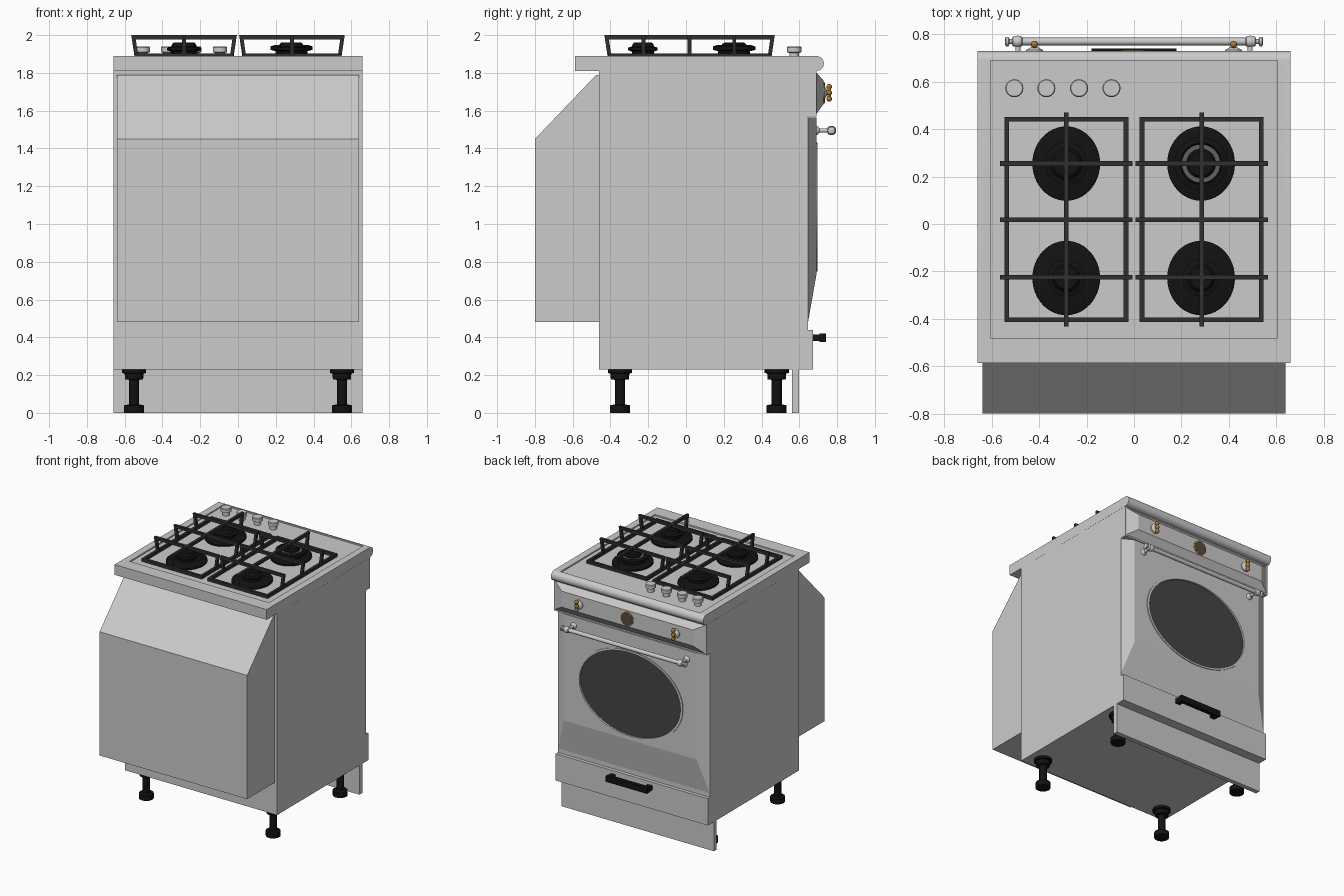
import bpy, bmesh
from math import sin, cos, pi, radians
from mathutils import Vector, Matrix

if "Cube" in bpy.data.objects:
    bpy.data.objects.remove(bpy.data.objects["Cube"])


def mat(name, rgb):
    m = bpy.data.materials.new(name)
    m.diffuse_color = (*rgb, 1)
    m.use_nodes = True
    m.node_tree.nodes["Principled BSDF"].inputs["Base Color"].default_value = m.diffuse_color
    return m


IRON = mat("cast_iron", (0.03, 0.03, 0.03))
BLACK = mat("black", (0.006, 0.006, 0.006))
GLASS = mat("dark_glass", (0.06, 0.06, 0.06))
GOLD = mat("brass", (0.42, 0.2, 0.03))
DIAL = mat("dial_face", (0.09, 0.07, 0.05))


def finish(name, bm, m=None, smooth=False):
    bmesh.ops.recalc_face_normals(bm, faces=bm.faces)
    me = bpy.data.meshes.new(name)
    bm.to_mesh(me)
    bm.free()
    ob = bpy.data.objects.new(name, me)
    bpy.context.collection.objects.link(ob)
    if m:
        me.materials.append(m)
    if smooth:
        bpy.ops.object.select_all(action='DESELECT')
        ob.select_set(True)
        bpy.context.view_layer.objects.active = ob
        bpy.ops.object.shade_smooth_by_angle(angle=radians(35))
    return ob


def loft(bm, a, b):
    """Closed solid between two matching outlines."""
    va, vb = [bm.verts.new(p) for p in a], [bm.verts.new(p) for p in b]
    n = len(a)
    bm.faces.new(va)
    bm.faces.new(vb)
    for i in range(n):
        j = (i + 1) % n
        bm.faces.new((va[i], va[j], vb[j], vb[i]))


def add_box(bm, lo, hi):
    ring = lambda z: [(lo[0], lo[1], z), (hi[0], lo[1], z), (hi[0], hi[1], z), (lo[0], hi[1], z)]
    loft(bm, ring(lo[2]), ring(hi[2]))


def box(name, lo, hi, m=None):
    bm = bmesh.new()
    add_box(bm, lo, hi)
    return finish(name, bm, m)


def prism(name, yz, hx, smooth=False):
    bm = bmesh.new()
    loft(bm, [(-hx, y, z) for y, z in yz], [(hx, y, z) for y, z in yz])
    return finish(name, bm, None, smooth)


def frustum(name, base, top, y0, y1):
    """Panel facing +y; base/top = (half width, z low, z high)."""
    ring = lambda r, y: [(-r[0], y, r[1]), (r[0], y, r[1]), (r[0], y, r[2]), (-r[0], y, r[2])]
    bm = bmesh.new()
    loft(bm, ring(base, y0), ring(top, y1))
    return finish(name, bm)


def lathe(name, prof, loc, axis=(0, 0, 1), m=None, n=32, scale=(1, 1, 1)):
    """Revolve (radius, height) points; open ends are capped."""
    bm = bmesh.new()
    rings = [[bm.verts.new((r * cos(2 * pi * i / n), r * sin(2 * pi * i / n), h)) for i in range(n)]
             for r, h in prof]
    for a, b in zip(rings, rings[1:]):
        for i in range(n):
            j = (i + 1) % n
            bm.faces.new((a[i], a[j], b[j], b[i]))
    bm.faces.new(rings[0])
    bm.faces.new(rings[-1])
    rot = Vector((0, 0, 1)).rotation_difference(Vector(axis)).to_matrix().to_4x4()
    bm.transform(Matrix.Translation(loc) @ rot @ Matrix.Diagonal((*scale, 1)))
    return finish(name, bm, m, True)


def ball(name, r, loc, m=None):
    bm = bmesh.new()
    bmesh.ops.create_uvsphere(bm, u_segments=16, v_segments=10, radius=r)
    bm.transform(Matrix.Translation(loc))
    return finish(name, bm, m, True)


def cut(ob, cutter):
    mod = ob.modifiers.new("cut", 'BOOLEAN')
    mod.object = cutter
    mod.solver = 'EXACT'
    cutter.hide_render = True
    cutter.hide_set(True)


# Cabinet, rear housing, drawer front and plinth
prism("cabinet", [(-0.46, 0.23), (0.645, 0.23), (0.645, 1.57), (0.69, 1.57), (0.69, 1.81), (-0.46, 1.81)], 0.66)
prism("rear_housing", [(-0.8, 0.48), (-0.46, 0.48), (-0.46, 1.79), (-0.475, 1.79), (-0.8, 1.45)], 0.64)
box("drawer_front", (-0.66, 0.64, 0.23), (0.66, 0.672, 0.44))
box("plinth", (-0.66, 0.562, 0), (0.66, 0.598, 0.23))

# Drawer handle
bm = bmesh.new()
add_box(bm, (-0.18, 0.708, 0.375), (0.18, 0.74, 0.42))
for s in (-1, 1):
    add_box(bm, (s * 0.16 - 0.02, 0.67, 0.38), (s * 0.16 + 0.02, 0.71, 0.415))
finish("drawer_handle", bm, BLACK)

# Worktop with rounded front lip and shallow well
lip = [(0.692 + 0.038 * cos(a * pi / 12), 1.85 + 0.039 * sin(a * pi / 12)) for a in range(-6, 7)]
top = prism("worktop", [(-0.587, 1.81)] + lip + [(-0.587, 1.89)], 0.66, True)
cut(top, box("worktop_well_cutter", (-0.605, -0.48, 1.879), (0.605, 0.69, 1.95)))

# Control panel
frustum("control_panel", (0.66, 1.575, 1.808), (0.57, 1.635, 1.76), 0.685, 0.728)

# Oven door with oval window
door = frustum("oven_door", (0.66, 0.462, 1.565), (0.575, 0.73, 1.565), 0.643, 0.69)
WC, OVAL = (0, 0.676, 1.09), (0.45, 0.335, 1)


def oval(name, prof, m=None):
    return lathe(name, prof, WC, (0, 1, 0), m, 64, OVAL)


cut(door, oval("window_cutter", [(1, 0), (1, 0.1)]))
oval("oven_window", [(0.985, -0.006), (0.985, 0.006)], GLASS)
bm = bmesh.new()
N, prof = 64, [(1.02, 0.685), (1.02, 0.696), (0.975, 0.696), (0.975, 0.68)]
rings = [[bm.verts.new((OVAL[0] * r * cos(2 * pi * i / N), y, 1.09 + OVAL[1] * r * sin(2 * pi * i / N)))
          for r, y in prof] for i in range(N)]
for i in range(N):
    for k in range(4):
        a, b = rings[i], rings[(i + 1) % N]
        bm.faces.new((a[k], b[k], b[(k + 1) % 4], a[(k + 1) % 4]))
finish("window_rim", bm, None, True)

# Door handle rail with turned ends and posts
half = [(0.016, 0.0), (0.016, 0.47), (0.022, 0.475), (0.022, 0.51), (0.01, 0.515), (0.01, 0.525),
        (0.02, 0.53), (0.02, 0.54), (0.012, 0.545)]
lathe("door_handle", [(r, -h) for r, h in reversed(half)] + half[1:], (0, 0.77, 1.495), (1, 0, 0), n=20)
for s, side in ((-1, "left"), (1, "right")):
    lathe(f"handle_post_{side}", [(0.026, 0), (0.024, 0.008), (0.011, 0.02), (0.011, 0.08)],
          (s * 0.49, 0.688, 1.495), (0, 1, 0), n=20)
    ball(f"handle_ball_{side}", 0.025, (s * 0.49, 0.77, 1.495))
    # Panel taps: steel base, brass cross handle
    x = s * 0.42
    lathe(f"tap_base_{side}", [(0.037, 0), (0.035, 0.008), (0.022, 0.016), (0.016, 0.02)],
          (x, 0.726, 1.695), (0, 1, 0))
    lathe(f"tap_stem_{side}", [(0.012, 0), (0.012, 0.03)], (x, 0.735, 1.695), (0, 1, 0), GOLD, 16)
    lathe(f"tap_bar_{side}", [(0.01, -0.035), (0.01, 0.035)], (x, 0.758, 1.695), (0, 0, 1), GOLD, 16)
    for dz in (-0.032, 0, 0.032):
        ball(f"tap_ball_{side}", 0.015, (x, 0.758, 1.695 + dz), GOLD)

# Clock
lathe("clock_rim", [(0.056, 0), (0.056, 0.006), (0.05, 0.009)], (0, 0.726, 1.695), (0, 1, 0), GOLD)
lathe("clock_face", [(0.049, 0), (0.049, 0.011)], (0, 0.726, 1.695), (0, 1, 0), DIAL)

# Burner knobs
for x in (-0.505, -0.37, -0.232, -0.095):
    lathe("burner_knob", [(0.026, 1.875), (0.026, 1.905), (0.038, 1.91), (0.038, 1.935), (0.034, 1.94)],
          (x, 0.573, 0))

# Burners
for x in (-0.286, 0.283):
    for y in (-0.228, 0.255):
        c = (x, y, 0)
        big = x > 0 and y > 0
        lathe("burner_plate", [(1, 1.877), (1, 1.891), (0.93, 1.896)], c, m=BLACK, n=48,
              scale=(0.143, 0.157, 1))
        if big:
            lathe("wok_burner_body", [(0.085, 1.89), (0.085, 1.915), (0.112, 1.922), (0.112, 1.94),
                                      (0.088, 1.948), (0.084, 1.935)], c, m=BLACK)
            lathe("wok_burner_ring", [(0.08, 1.93), (0.08, 1.941), (0.06, 1.941)], c, m=mat("ring", (0.12,) * 3))
            lathe("wok_burner_cap", [(0.062, 1.93), (0.062, 1.952), (0.052, 1.962)], c, m=BLACK)
        else:
            r = 0.09 if y > 0 else 0.078
            lathe("burner_body", [(r * 0.75, 1.89), (r * 0.75, 1.912), (r, 1.92), (r, 1.934), (r * 0.75, 1.94),
                                  (r * 0.7, 1.952), (r * 0.6, 1.96)], c, m=BLACK)

# Pan grates: base frame, raised cross bars with flared posts
W = 0.01
for x0, x1, side in ((-0.565, -0.006, "left"), (0.006, 0.565, "right")):
    y0, y1, f = -0.432, 0.47, 0.018
    a0, a1, b0, b1 = x0 + f, x1 - f, y0 + f, y1 - f
    bm = bmesh.new()
    for lo, hi in (((a0, b0), (a1, b0 + 0.02)), ((a0, b1 - 0.02), (a1, b1)),
                   ((a0, b0), (a0 + 0.02, b1)), ((a1 - 0.02, b0), (a1, b1))):
        add_box(bm, (*lo, 1.878), (*hi, 1.903))

    def staple(u0, u1, v, along_x):
        """Raised bar from u0 to u1 with a post at each end."""
        P = [(u0 + f, 1.88), (u0, 2.0), (u1, 2.0), (u1 - f, 1.88),
             (u1 - f - 0.02, 1.88), (u1 - 0.024, 1.978), (u0 + 0.024, 1.978), (u0 + f + 0.02, 1.88)]
        put = (lambda u, z, w: (u, v + w, z)) if along_x else (lambda u, z, w: (v + w, u, z))
        for q in ((0, 1, 6, 7), (1, 2, 5, 6), (2, 3, 4, 5)):
            loft(bm, [put(*P[i], -W) for i in q], [put(*P[i], W) for i in q])

    for y in (-0.225, 0.018, 0.255):
        staple(x0, x1, y, True)
    staple(y0, y1, (x0 + x1) / 2, False)
    finish(f"pan_grate_{side}", bm, IRON)

# Adjustable legs
for x in (-0.55, 0.55):
    for y in (-0.35, 0.48):
        lathe("leg", [(0.053, 0), (0.053, 0.04), (0.027, 0.045), (0.027, 0.175), (0.048, 0.178),
                      (0.05, 0.208), (0.064, 0.212), (0.064, 0.23)], (x, y, 0), m=BLACK, n=24)
